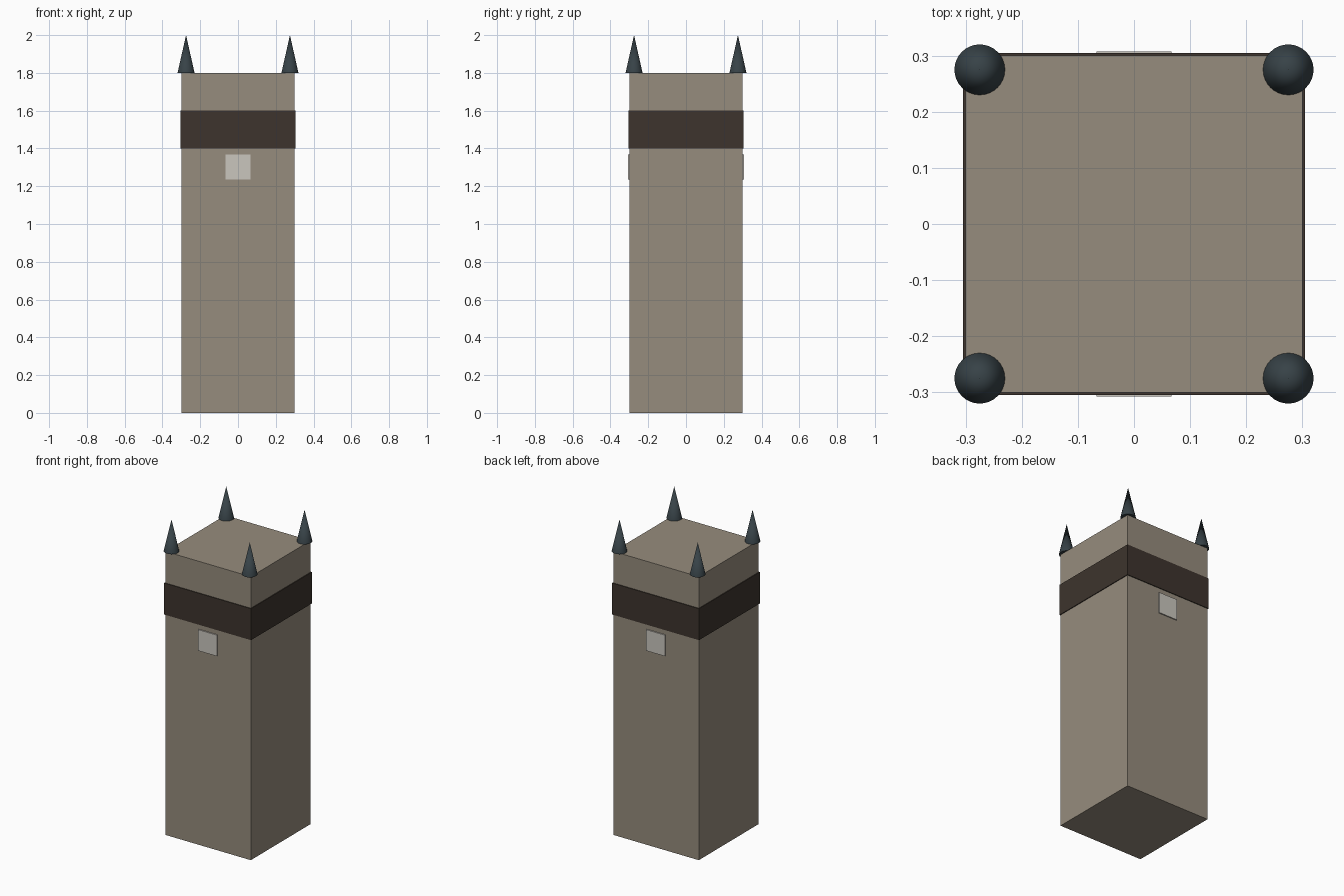
import bpy

if "Cube" in bpy.data.objects:
    bpy.data.objects.remove(bpy.data.objects["Cube"], do_unlink=True)


def srgb(r, g, b):
    lin = lambda c: c / 12.92 if c <= 0.04045 else ((c + 0.055) / 1.055) ** 2.4
    return tuple(lin(c / 255) for c in (r, g, b)) + (1.0,)


def material(name, colour):
    mat = bpy.data.materials.new(name)
    mat.use_nodes = True
    mat.diffuse_color = colour
    mat.node_tree.nodes["Principled BSDF"].inputs["Base Color"].default_value = colour
    return mat


stone = material("warm grey stone", srgb(150, 140, 125))
dark = material("dark brown", srgb(61, 52, 45))
pale = material("pale grey", srgb(202, 198, 190))
slate = material("slate blue", srgb(55, 66, 71))


def box(name, size, centre, mat):
    bpy.ops.mesh.primitive_cube_add(size=1, location=centre)
    obj = bpy.context.object
    obj.name = name
    obj.scale = size
    bpy.ops.object.transform_apply(location=False, rotation=False, scale=True)
    obj.data.materials.append(mat)
    return obj


HALF = 0.3
ROOF = 1.8

# Square shaft and the belt around its upper part
box("tower_shaft", (2 * HALF, 2 * HALF, ROOF), (0, 0, ROOF / 2), stone)
box("belfry_band", (0.61, 0.61, 0.2), (0, 0, 1.5), dark)

# Thin square panels on the front and back
for side, sign in (("front", -1), ("back", 1)):
    box(side + "_panel", (0.134, 0.007, 0.134), (0, sign * (HALF + 0.0035), 1.302), pale)

# Pointed corner spires
for x_name, sx in (("left", 1), ("right", -1)):
    for y_name, sy in (("front", -1), ("back", 1)):
        bpy.ops.mesh.primitive_cone_add(vertices=32, radius1=0.045, radius2=0, depth=0.2,
                                        location=(sx * 0.275, sy * 0.275, ROOF + 0.1))
        spire = bpy.context.object
        spire.name = f"{y_name}_{x_name}_spire"
        spire.data.materials.append(slate)
        bpy.ops.object.shade_smooth_by_angle()
